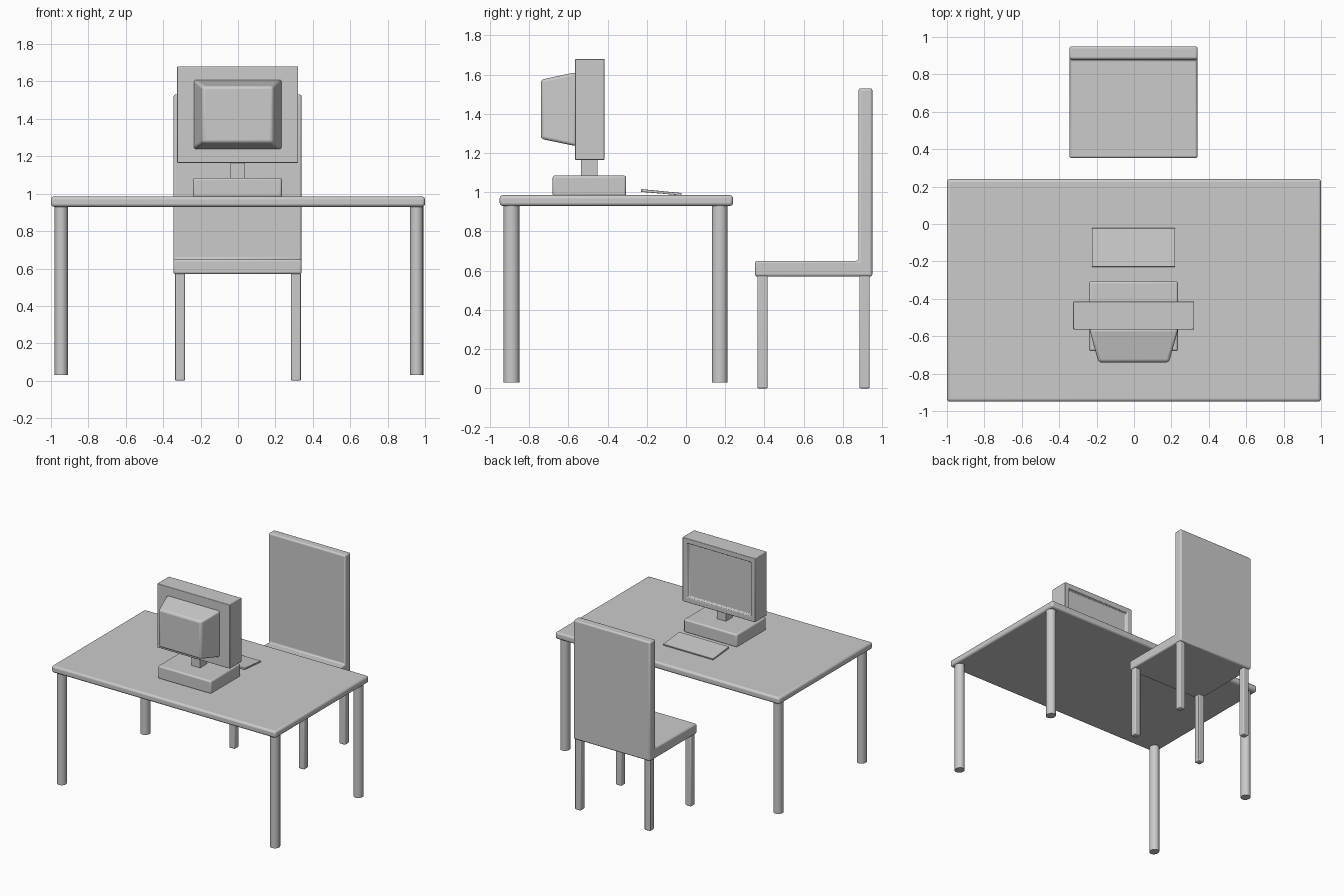
import bpy, bmesh

if "Cube" in bpy.data.objects:
    bpy.data.objects.remove(bpy.data.objects["Cube"])


def finish(name, bm, bevel=0.0, segments=3):
    bmesh.ops.recalc_face_normals(bm, faces=bm.faces)
    mesh = bpy.data.meshes.new(name)
    bm.to_mesh(mesh)
    bm.free()
    ob = bpy.data.objects.new(name, mesh)
    bpy.context.collection.objects.link(ob)
    if bevel:
        mod = ob.modifiers.new("rounded_edges", 'BEVEL')
        mod.width = bevel
        mod.segments = segments
        mod.limit_method = 'ANGLE'
    bpy.ops.object.select_all(action='DESELECT')
    ob.select_set(True)
    bpy.context.view_layer.objects.active = ob
    bpy.ops.object.shade_smooth_by_angle()
    return ob


def box_mesh(x, y, z):
    bm = bmesh.new()
    bmesh.ops.create_cube(bm, size=1)
    for v in bm.verts:
        v.co = [(a + b) / 2 + c * (b - a) for c, (a, b) in zip(v.co, (x, y, z))]
    return bm


def box(name, x, y, z, bevel=0.0):
    return finish(name, box_mesh(x, y, z), bevel)


def extrude_x(name, profile, x0, x1, bevel=0.0):
    # Solid from a closed y-z profile
    bm = bmesh.new()
    face = bm.faces.new([bm.verts.new((x0, y, z)) for y, z in profile])
    ext = bmesh.ops.extrude_face_region(bm, geom=[face])
    for v in ext["geom"]:
        if isinstance(v, bmesh.types.BMVert):
            v.co.x = x1
    return finish(name, bm, bevel)


# Desk: rounded top on four round legs
box("desk_top", (-1, 1), (-0.95, 0.24), (0.93, 0.985), 0.016)
for x in (-0.945, 0.955):
    for y in (-0.89, 0.172):
        bm = bmesh.new()
        bmesh.ops.create_cone(bm, cap_ends=True, segments=16,
                              radius1=0.5, radius2=0.5, depth=1)
        for v in bm.verts:
            v.co = (x + v.co.x * 0.072, y + v.co.y * 0.08, 0.4825 + v.co.z * 0.905)
        finish("desk_leg", bm)

# Chair: one-piece seat and back, square legs
seat_profile = [(0.352, 0.57), (0.95, 0.57), (0.95, 1.53), (0.88, 1.53),
                (0.88, 0.65), (0.352, 0.65)]
extrude_x("chair_seat_and_back", seat_profile, -0.345, 0.34, 0.012)
for x in (-0.31, 0.31):
    for y in (0.39, 0.91):
        box("chair_leg", (x - 0.026, x + 0.026), (y - 0.026, y + 0.026),
            (0, 0.575), 0.007)

# Monitor stand
box("monitor_base", (-0.24, 0.235), (-0.68, -0.305), (0.98, 1.085), 0.012)
box("monitor_neck", (-0.04, 0.037), (-0.535, -0.45), (1.08, 1.17))

# Monitor housing with a recessed screen facing the chair
bm = box_mesh((-0.325, 0.322), (-0.565, -0.415), (1.165, 1.68))
bm.faces.ensure_lookup_table()
screen = max(bm.faces, key=lambda f: f.calc_center_median().y)
bmesh.ops.inset_region(bm, faces=[screen], thickness=0.055)
bmesh.ops.inset_region(bm, faces=[screen], thickness=0.01, depth=-0.022)
finish("monitor_housing", bm, 0.004, 2)

# Tapered monitor rear
bm = box_mesh((-0.24, 0.237), (-0.74, -0.56), (1.235, 1.612))
for v in bm.verts:
    if v.co.y < -0.7:
        v.co.x *= 0.79
        v.co.z = 1.42 + (v.co.z - 1.42) * 0.80
finish("monitor_rear", bm, 0.015)

# Sloping keyboard
extrude_x("keyboard", [(-0.23, 1.002), (-0.025, 0.984), (-0.022, 0.996), (-0.228, 1.016)],
          -0.225, 0.22, 0.002)
